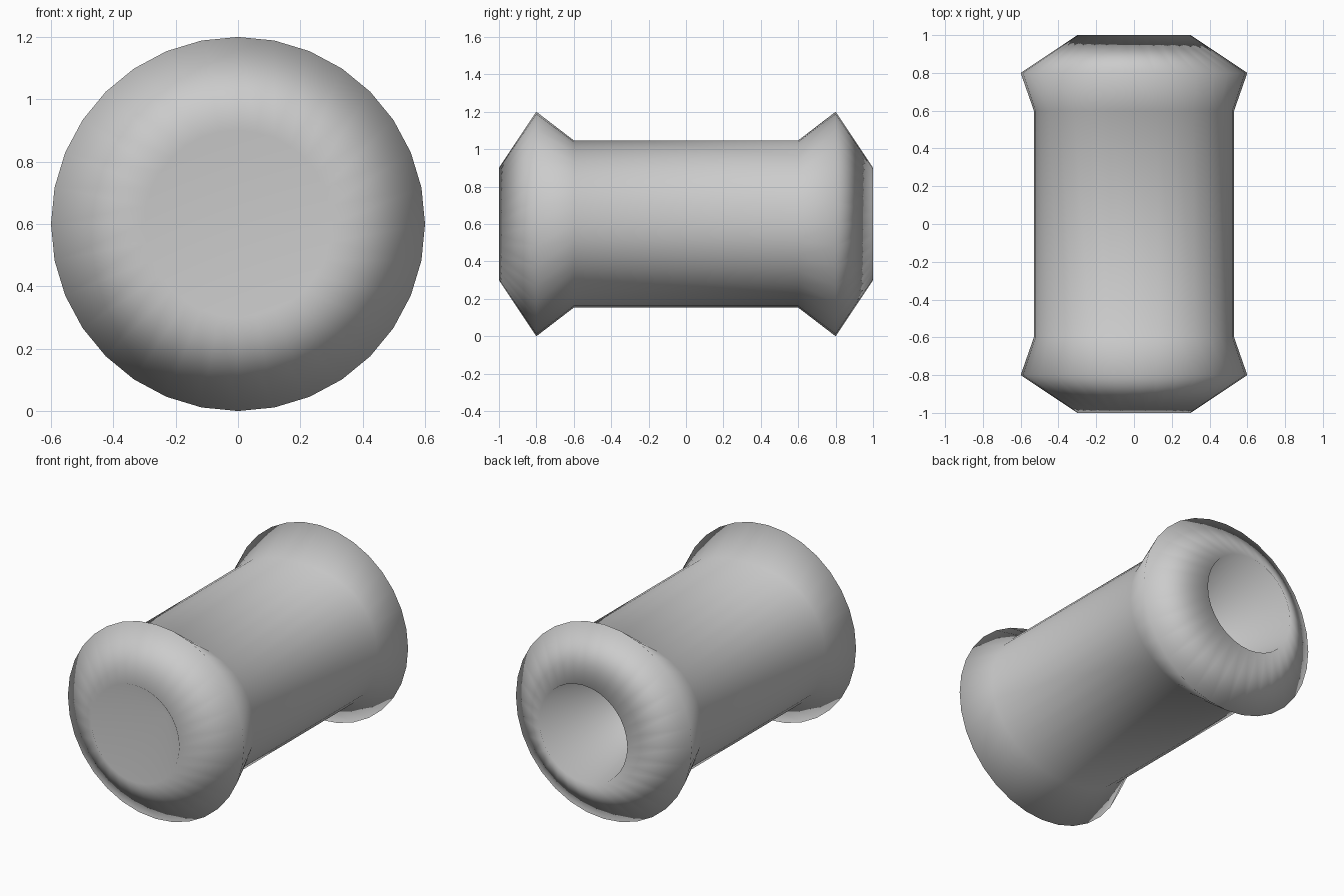
import bpy, bmesh
from math import cos, sin, pi, copysign

if "Cube" in bpy.data.objects:
    bpy.data.objects.remove(bpy.data.objects["Cube"])

SEGS = 32
CENTRE_Z = 0.6


def section(bm, y, rx, rz, p_top=2.0, p_bottom=2.0):
    """One closed cross-section around the long axis."""
    ring = []
    for i in range(SEGS):
        a = 2 * pi * i / SEGS
        c, s = cos(a), sin(a)
        p = p_top if s > 0 else p_bottom
        x = copysign(abs(c) ** (2 / p), c) * rx
        z = copysign(abs(s) ** (2 / p), s) * rz
        ring.append(bm.verts.new((x, y, CENTRE_Z + z)))
    return ring


def bridge(bm, a, b):
    for i in range(SEGS):
        j = (i + 1) % SEGS
        bm.faces.new((a[i], a[j], b[j], b[i]))


bm = bmesh.new()

# Outer skin: mouth, flared rim, slightly squashed barrel, rim, mouth
rings = [
    section(bm, -1.0, 0.30, 0.30),
    section(bm, -0.8, 0.60, 0.60),
    section(bm, -0.6, 0.53, 0.447, 2.3, 2.0),
    section(bm, 0.6, 0.53, 0.447, 2.3, 2.0),
    section(bm, 0.8, 0.60, 0.60),
    section(bm, 1.0, 0.30, 0.30),
]
for a, b in zip(rings, rings[1:]):
    bridge(bm, a, b)

# Funnel recesses: shallow at the front, deep at the back, meeting at one point
apex = bm.verts.new((0, -0.69, CENTRE_Z))
for i in range(SEGS):
    j = (i + 1) % SEGS
    bm.faces.new((rings[0][j], rings[0][i], apex))
    bm.faces.new((rings[-1][i], rings[-1][j], apex))

bmesh.ops.recalc_face_normals(bm, faces=bm.faces)
for f in bm.faces:
    f.smooth = True

mesh = bpy.data.meshes.new("flared_spool")
bm.to_mesh(mesh)
bm.free()
bpy.context.collection.objects.link(bpy.data.objects.new("flared_spool", mesh))
